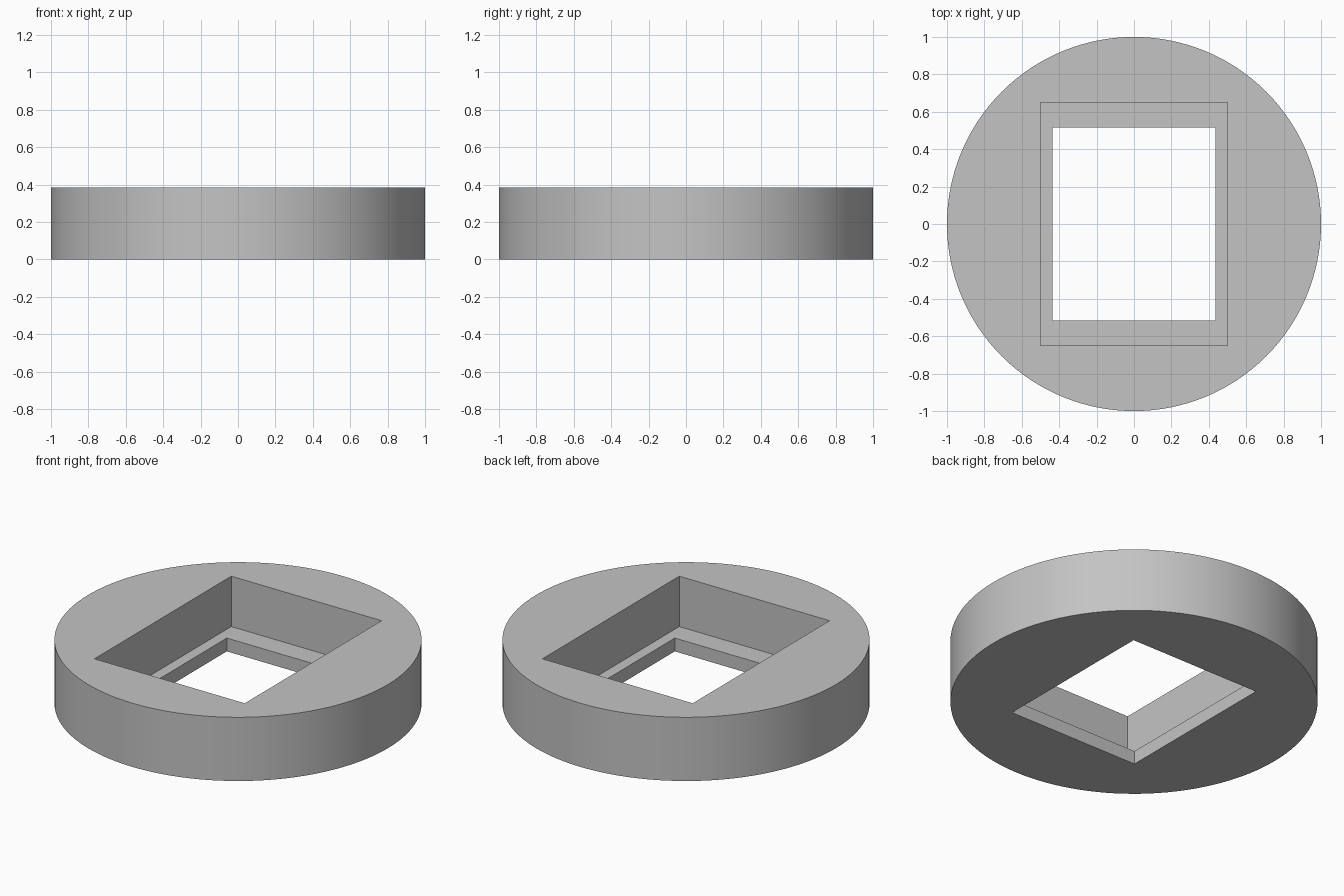
import bpy

default_cube = bpy.data.objects.get("Cube")
if default_cube:
    bpy.data.objects.remove(default_cube, do_unlink=True)

HEIGHT = 0.383
LEDGE = 0.08

# Plain grey material
grey = bpy.data.materials.new("plain grey")
grey.use_nodes = True
colour = (0.55, 0.55, 0.55, 1)
grey.diffuse_color = colour
grey.node_tree.nodes["Principled BSDF"].inputs["Base Color"].default_value = colour

# Round disc body
bpy.ops.mesh.primitive_cylinder_add(vertices=128, radius=1, depth=HEIGHT,
                                    location=(0, 0, HEIGHT / 2))
disc = bpy.context.object
disc.name = "round_disc"
disc.data.materials.append(grey)


def cut_box(name, half_x, half_y, bottom, top):
    """Cut a rectangular opening into the disc, then remove the cutter."""
    bpy.ops.mesh.primitive_cube_add(size=2, location=(0, 0, (bottom + top) / 2))
    cutter = bpy.context.object
    cutter.name = name
    cutter.scale = (half_x, half_y, (top - bottom) / 2)
    cutter.hide_render = True
    cutter.data.materials.append(grey)
    cut = disc.modifiers.new(name, "BOOLEAN")
    cut.operation = "DIFFERENCE"
    cut.solver = "EXACT"
    cut.object = cutter
    bpy.ops.object.select_all(action="DESELECT")
    disc.select_set(True)
    bpy.context.view_layer.objects.active = disc
    bpy.ops.object.modifier_apply(modifier=name)
    bpy.data.objects.remove(cutter, do_unlink=True)


# Wide pocket from the top, leaving a ledge around a smaller through hole
cut_box("pocket_cutter", 0.5, 0.65, LEDGE, HEIGHT + 0.2)
cut_box("hole_cutter", 0.435, 0.515, -0.2, HEIGHT + 0.2)

# Smooth rim with sharp edges
bpy.ops.object.shade_smooth_by_angle(angle=0.5)
